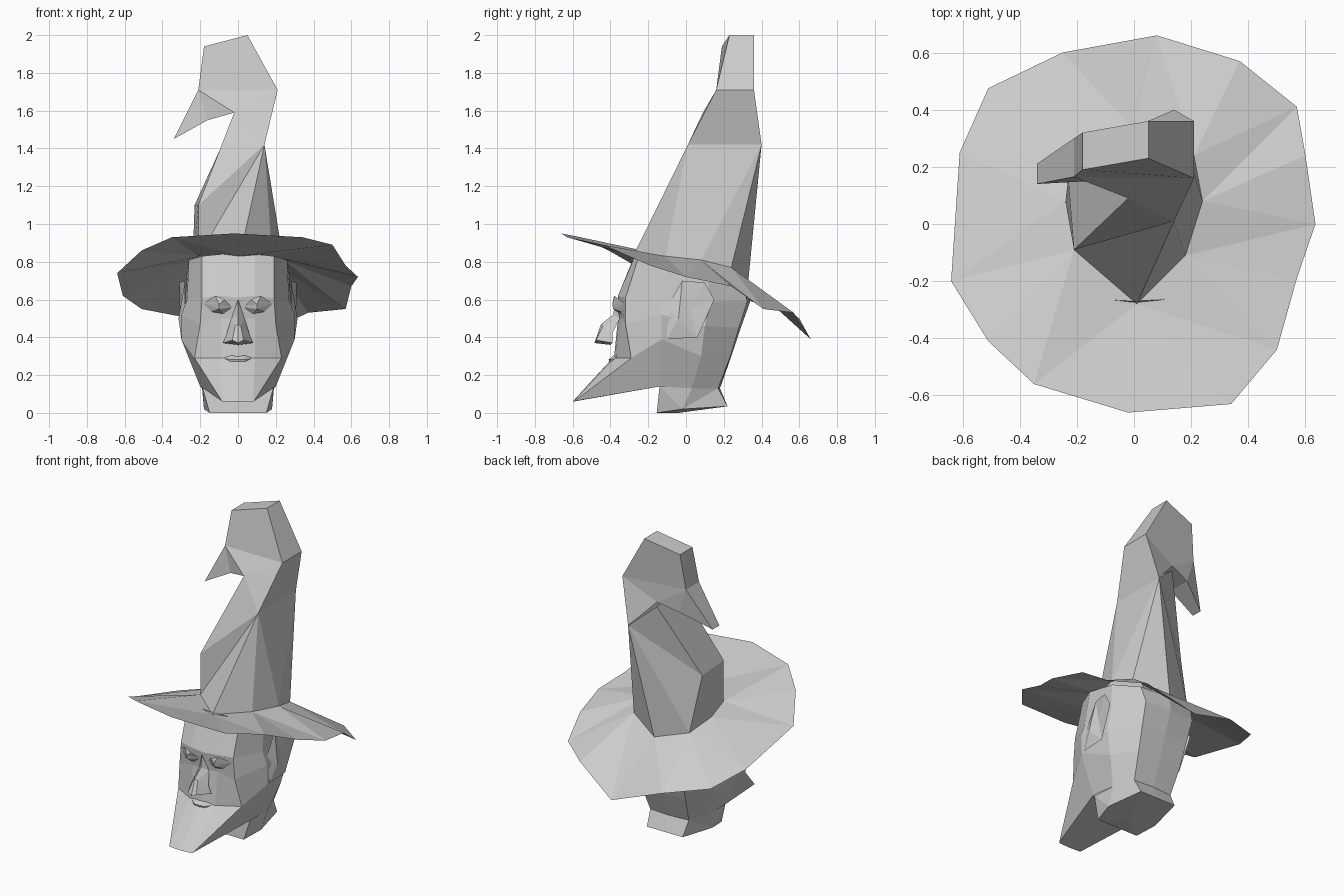
import bpy, bmesh
from mathutils import Vector

start = bpy.data.objects.get("Cube")
if start:
    bpy.data.objects.remove(start, do_unlink=True)

grey = bpy.data.materials.new("plain_grey")
grey.use_nodes = True
tone = (0.6, 0.6, 0.6, 1)
grey.diffuse_color = tone
grey.node_tree.nodes["Principled BSDF"].inputs["Base Color"].default_value = tone


def build(name, points, faces, mirror=False, recalc=True):
    """Flat shaded mesh; faces may be listed by index or by key letter."""
    if isinstance(points, dict):
        keys = list(points)
        faces = [[keys.index(k) for k in f.split()] for f in faces]
        points = list(points.values())
    mesh = bpy.data.meshes.new(name)
    mesh.from_pydata(points, [], faces)
    bm = bmesh.new()
    bm.from_mesh(mesh)
    if mirror:
        both = bm.verts[:] + bm.edges[:] + bm.faces[:]
        copy = bmesh.ops.duplicate(bm, geom=both)["geom"]
        for v in copy:
            if isinstance(v, bmesh.types.BMVert):
                v.co.x = -v.co.x
        bmesh.ops.reverse_faces(bm, faces=[f for f in copy if isinstance(f, bmesh.types.BMFace)])
        bmesh.ops.remove_doubles(bm, verts=bm.verts[:], dist=0.0005)
    if recalc:
        bmesh.ops.recalc_face_normals(bm, faces=bm.faces[:])
    bm.to_mesh(mesh)
    bm.free()
    mesh.materials.append(grey)
    obj = bpy.data.objects.new(name, mesh)
    bpy.context.scene.collection.objects.link(obj)
    return obj


# Hat brim: one sheet between the crown base and the wavy rim
crown_base = [(.01, -.28, .83), (.18, -.11, .83), (.24, .08, .81), (.21, .24, .77),
              (0, .33, .7), (-.2, .25, .75), (-.24, .08, .8), (-.21, -.09, .83)]
rim = [(-.02, -.66, .95), (.34, -.63, .93), (.5, -.44, .89), (.57, -.19, .78),
       (.635, 0, .72), (.6, .24, .67), (.57, .41, .55), (.37, .57, .53),
       (.08, .66, .39), (-.25, .6, .5), (-.51, .475, .55), (-.61, .25, .62),
       (-.64, -.2, .74), (-.51, -.41, .86), (-.35, -.56, .93)]


def nearest(p):
    flat = Vector(p[:2]).normalized()
    return max(range(len(crown_base)),
               key=lambda i: flat.dot(Vector(crown_base[i][:2]).normalized()))


n = len(crown_base)
brim_faces = []
for i, p in enumerate(rim):
    j = (i + 1) % len(rim)
    a, b = nearest(p), nearest(rim[j])
    brim_faces.append((n + i, n + j, a))
    while a != b:
        brim_faces.append((n + j, (a + 1) % n, a))
        a = (a + 1) % n
build("hat_brim", crown_base + rim, brim_faces)

# Hat crown: faceted cone leaning back
crown = {"b%d" % i: p for i, p in enumerate(crown_base)}
crown.update(left_front=(-.21, -.09, 1.1), left_back=(-.23, .16, 1.1),
             front=(.14, .01, 1.42), back=(.14, .4, 1.42),
             neck_front=(-.02, .09, 1.59), neck_back=(-.02, .33, 1.56))
build("hat_crown", crown, [
    "left_front front neck_front", "b7 front left_front", "b7 b0 front", "b0 b1 front",
    "b1 b2 front", "b2 back front", "b2 b3 back", "b3 b4 back", "b4 b5 back",
    "b5 left_back back", "left_back neck_back back", "b5 b6 left_back",
    "b6 b7 left_front left_back", "left_front neck_front neck_back left_back"])

# Hat hook: bent tip, the same outline at a front and a back depth
hook = [(.14, .01, .4, 1.42), (.21, .16, .36, 1.71), (.05, .23, .36, 2),
        (-.18, .19, .32, 1.94), (-.21, .165, .3, 1.71), (-.34, .14, .21, 1.45),
        (-.16, .15, .3, 1.55), (-.02, .09, .33, 1.59)]
k = len(hook)
hook_points = [(x, f, z) for x, f, b, z in hook] + [(x, b, z) for x, f, b, z in hook]
cap = [(0, 1, 7), (1, 4, 7), (1, 2, 3, 4), (4, 5, 6), (4, 6, 7)]
hook_faces = cap + [tuple(i + k for i in reversed(f)) for f in cap]
hook_faces += [(i, i + k, i + 1 + k, i + 1) for i in range(k - 1)]
build("hat_hook", hook_points, hook_faces)

# Head: half rings from front to back, mirrored, from hairline to jaw
rings = [
    [(0, -.27, .84), (.09, -.265, .84), (.19, -.25, .83), (.26, -.1, .81),
     (.27, .12, .76), (.19, .29, .7), (0, .33, .68)],
    [(0, -.36, .61), (.09, -.36, .62), (.19, -.32, .61), (.27, -.13, .6),
     (.28, .12, .59), (.18, .325, .59), (0, .34, .59)],
    [(0, -.36, .5), (.09, -.34, .5), (.2, -.32, .47), (.3, -.13, .52),
     (.29, .1, .46), (.17, .28, .45), (0, .29, .45)],
    [(0, -.38, .3), (.09, -.37, .29), (.23, -.29, .29), (.3, -.13, .39),
     (.25, .08, .3), (.16, .235, .3), (0, .24, .3)],
    [(0, -.6, .06), (.08, -.595, .06), (.085, -.59, .062), (.2, -.14, .14),
     (.19, .03, .13), (.14, .17, .13), (0, .18, .13)]]
w = len(rings[0])
head_faces = [(r * w + c, r * w + c + 1, r * w + w + c + 1, r * w + w + c)
              for r in range(len(rings) - 1) for c in range(w - 1)]
jaw = (len(rings) - 1) * w
head_points = sum(rings, []) + [(0, -.14, .14)]
under = len(head_points) - 1
head_faces += [(jaw, jaw + 1, jaw + 2, jaw + 3, under)]
build("head", head_points, head_faces, mirror=True)

# Neck: short flared stump
build("neck", dict(
    a=(0, -.14, .14), b=(.19, -.14, .14), c=(.19, .03, .13), d=(.14, .17, .13), e=(0, .18, .13),
    f=(0, -.155, 0), g=(.15, -.155, 0), h=(.18, -.02, .02), i=(.13, .22, .035), j=(0, .22, .035),
    k=(0, -.04, 0)),
    ["a b g f", "b h g", "b c h", "c d h", "d i h", "d e j i", "f g k", "g h k", "h i k", "i j k"],
    mirror=True)

# Nose: narrow bridge, hanging tip and nostrils
build("nose", dict(
    top=(0, -.375, .6), bridge=(0, -.385, .52), side=(.035, -.35, .5), ridge=(.015, -.44, .46),
    tip=(0, -.485, .37), edge=(.03, -.475, .385), wing=(.08, -.39, .37), wingtop=(.06, -.39, .42),
    base=(0, -.4, .36), mid=(0, -.45, .47)),
    ["top side bridge", "bridge side ridge mid", "mid ridge edge tip", "ridge side wingtop",
     "ridge wingtop edge", "edge wingtop wing", "edge wing base tip"], mirror=True)

# Eyes: creased lids around a protruding ball
build("eyes", dict(
    inner=(.03, -.35, .56), brow=(.07, -.385, .6), arch=(.12, -.38, .62), outer=(.185, -.325, .58),
    low=(.14, -.345, .535), sag=(.08, -.35, .525), lid=(.1, -.39, .575), ball=(.1, -.385, .55)),
    ["inner brow lid", "brow arch lid", "arch outer lid", "lid outer ball",
     "outer low ball", "low sag ball", "sag inner ball", "inner lid ball"], mirror=True)

# Lips: thin wedge with a central dip
build("lips", dict(
    corner=(.085, -.365, .29), peak=(.03, -.385, .305), dip=(0, -.385, .295),
    seam=(0, -.41, .283), full=(.035, -.405, .282), under=(0, -.4, .25), chin=(.04, -.395, .26)),
    ["dip peak full seam", "peak corner full", "seam full chin under", "full corner chin"],
    mirror=True)

# Ears: folded shells lying back along the head
build("ears", dict(
    lobe=(.3, -.1, .39), fore=(.28, -.1, .56), top=(.28, -.02, .7), crest=(.31, .1, .69),
    back=(.31, .15, .6), low=(.3, .06, .4), fold=(.29, .02, .55), bend=(.315, -.04, .5)),
    ["lobe fore bend", "fore top bend", "top fold bend", "top crest fold",
     "crest back fold", "back low fold", "low bend fold", "low lobe bend"], mirror=True)
